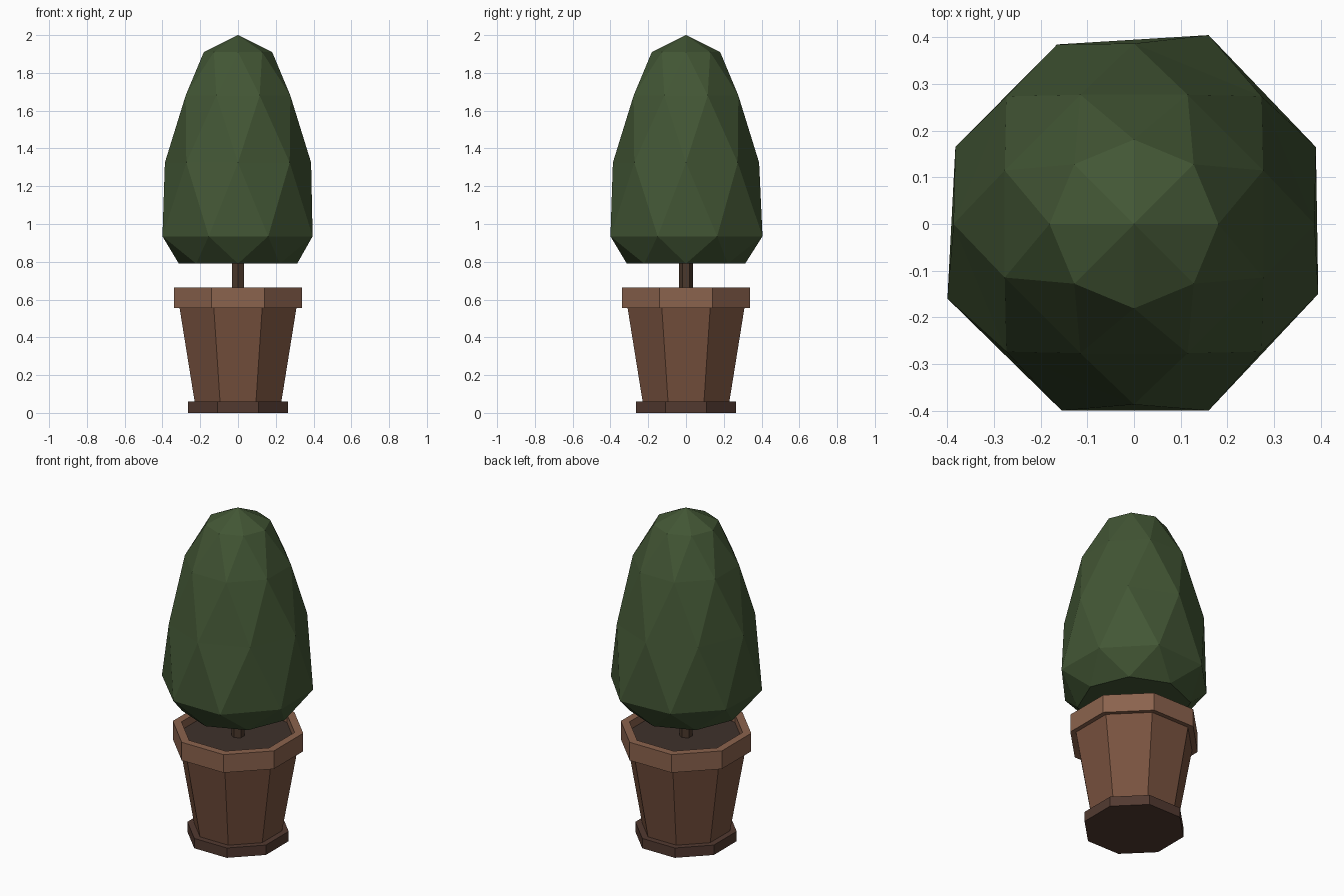
import bpy, bmesh
from math import pi, cos, sin

if "Cube" in bpy.data.objects:
    bpy.data.objects.remove(bpy.data.objects["Cube"])


def material(name, color):
    m = bpy.data.materials.new(name)
    m.diffuse_color = (*color, 1)
    m.use_nodes = True
    m.node_tree.nodes["Principled BSDF"].inputs["Base Color"].default_value = m.diffuse_color
    return m


def ring(apothem, z, n=8):
    # polygon with flat sides facing the axes
    r = apothem / cos(pi / n)
    return [(r * cos(2 * pi * (i + .5) / n), r * sin(2 * pi * (i + .5) / n), z) for i in range(n)]


def points(r, z, turn=0):
    return [(r * cos(pi / 4 * (i + turn)), r * sin(pi / 4 * (i + turn)), z) for i in range(8)]


def build(name, rings, mat, cap_bottom=True, cap_top=True, tri=False, apex=None):
    bm = bmesh.new()
    rows = [[bm.verts.new(p) for p in r] for r in rings]
    for k, (a, b) in enumerate(zip(rows, rows[1:])):
        n = len(a)
        for i in range(n):
            j = (i + 1) % n
            if not tri:
                bm.faces.new((a[i], a[j], b[j], b[i]))
            elif k % 2 == 0:      # upper ring turned half a step forward
                bm.faces.new((a[i], a[j], b[i]))
                bm.faces.new((b[i], a[j], b[j]))
            else:                 # upper ring turned half a step back
                bm.faces.new((a[i], b[j], b[i]))
                bm.faces.new((a[i], a[j], b[j]))
    if cap_bottom:
        bm.faces.new(rows[0][::-1])
    if apex:
        t = bm.verts.new(apex)
        for i in range(8):
            bm.faces.new((rows[-1][i], rows[-1][(i + 1) % 8], t))
    elif cap_top:
        bm.faces.new(rows[-1])
    bmesh.ops.recalc_face_normals(bm, faces=bm.faces)
    me = bpy.data.meshes.new(name)
    bm.to_mesh(me)
    bm.free()
    me.materials.append(mat)
    ob = bpy.data.objects.new(name, me)
    bpy.context.collection.objects.link(ob)
    return ob


clay = material("clay", (.19, .085, .05))
light_clay = material("light_clay", (.26, .125, .075))
dark_clay = material("dark_clay", (.085, .042, .03))
earth = material("earth", (.05, .032, .025))
bark = material("bark", (.07, .04, .025))
leaf = material("leaf", (.055, .093, .035))

# Pot
build("pot_foot", [ring(.264, 0), ring(.264, .06)], dark_clay)
build("pot_body", [ring(.228, .05), ring(.31, .56)], clay)
rim = [ring(.295, .56), ring(.34, .555), ring(.34, .665), ring(.295, .665), ring(.295, .56)]
build("pot_rim", rim, light_clay, False, False)
build("soil", [ring(.296, .56), ring(.296, .615)], earth)

# Trunk, six sided
trunk = [[(.037 * sin(pi / 3 * i), .037 * cos(pi / 3 * i), z) for i in range(6)] for z in (.6, .82)]
build("trunk", trunk, bark)

# Foliage: alternating rings joined by triangles, slightly uneven at the widest ring
wide = [(.39, .165), (.16, .405), (-.165, .385), (-.383, .165),
        (-.4, -.16), (-.155, -.4), (.16, -.4), (.395, -.15)]
build("foliage", [points(.313, .79), [(x, y, .935) for x, y in wide],
                  points(.387, 1.325), points(.3, 1.68, .5), points(.181, 1.91)],
      leaf, tri=True, apex=(0, 0, 2))
